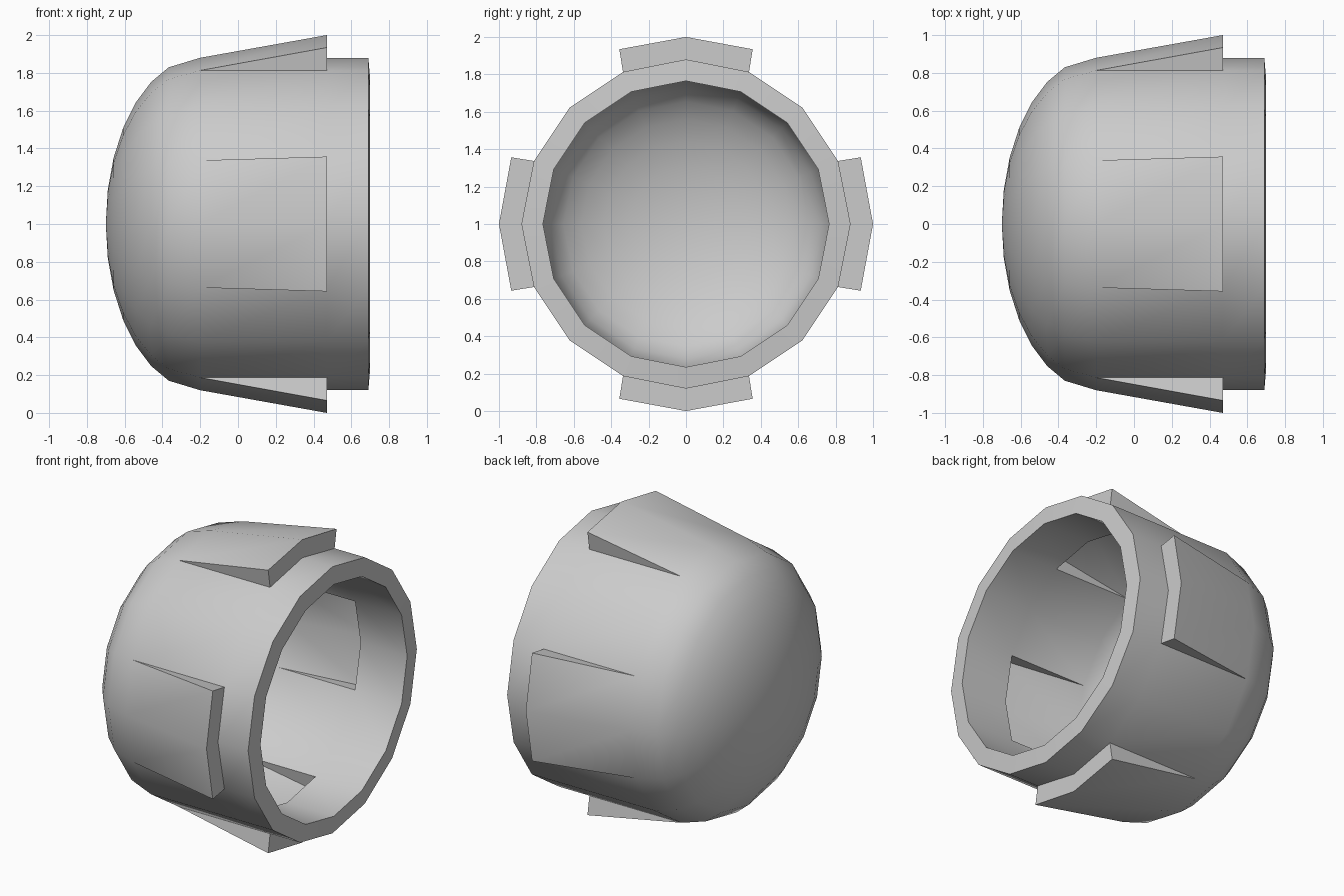
import bpy
import bmesh
from math import cos, sin, pi, radians
from mathutils import Vector

cube = bpy.data.objects.get("Cube")
if cube:
    bpy.data.objects.remove(cube, do_unlink=True)

SIDES = 16
STEP = 2 * pi / SIDES
DOME_STEPS = 7
DOME_X = -0.2


def point(x, r, angle):
    # The cup lies along x and is centred at z = 1
    return Vector((x, r * sin(angle), 1 + r * cos(angle)))


def build_shell(bm, radius, depth, fin_x, fin_r, rim_x):
    """Domed sheet with four raised wedges; returns its open rim."""
    def ring(x, r):
        return [bm.verts.new(point(x, r, i * STEP)) for i in range(SIDES)]

    def quad(a, b, i):
        j = (i + 1) % SIDES
        bm.faces.new((a[i], a[j], b[j], b[i]))

    # Dome
    pole = bm.verts.new(point(DOME_X - depth, 0, 0))
    rings = []
    for k in range(1, DOME_STEPS + 1):
        t = radians(11.75) * k if k < DOME_STEPS else pi / 2
        rings.append(ring(DOME_X - depth * cos(t), radius * sin(t)))
    for i in range(SIDES):
        bm.faces.new((pole, rings[0][(i + 1) % SIDES], rings[0][i]))
        for a, b in zip(rings, rings[1:]):
            quad(a, b, i)

    # Wall, left open under the wedges
    start, end, rim = rings[-1], ring(fin_x, radius), ring(rim_x, radius)
    for i in range(SIDES):
        quad(end, rim, i)
        if i % 4 in (1, 2):
            quad(start, end, i)

    # Wedges: sloping top, step at the end and triangular sides
    for c in range(0, SIDES, 4):
        ids = [(c + k) % SIDES for k in (-1, 0, 1)]
        top = [bm.verts.new(point(fin_x, fin_r, c * STEP + k * radians(20.9)))
               for k in (-1, 0, 1)]
        for k in (0, 1):
            i, j = ids[k], ids[k + 1]
            bm.faces.new((start[i], start[j], top[k + 1], top[k]))
            bm.faces.new((top[k], top[k + 1], end[j], end[i]))
        for k in (0, 2):
            bm.faces.new((start[ids[k]], top[k], end[ids[k]]))
    return rim


bm = bmesh.new()
outer = build_shell(bm, 0.88, 0.5, 0.47, 1.0, 0.69)
inner = build_shell(bm, 0.765, 0.385, 0.36, 0.87, 0.70)

# Rim joining the outer and inner walls
for i in range(SIDES):
    j = (i + 1) % SIDES
    bm.faces.new((outer[i], outer[j], inner[j], inner[i]))
bmesh.ops.recalc_face_normals(bm, faces=bm.faces[:])

mesh = bpy.data.meshes.new("domed_cap")
bm.to_mesh(mesh)
bm.free()
cap = bpy.data.objects.new("domed_cap", mesh)
bpy.context.collection.objects.link(cap)

# Plain grey
colour = (0.6, 0.6, 0.6, 1)
grey = bpy.data.materials.new("plain_grey")
grey.use_nodes = True
grey.diffuse_color = colour
grey.node_tree.nodes["Principled BSDF"].inputs["Base Color"].default_value = colour
mesh.materials.append(grey)

bpy.ops.object.select_all(action='DESELECT')
cap.select_set(True)
bpy.context.view_layer.objects.active = cap
bpy.ops.object.shade_smooth_by_angle(angle=radians(35))
